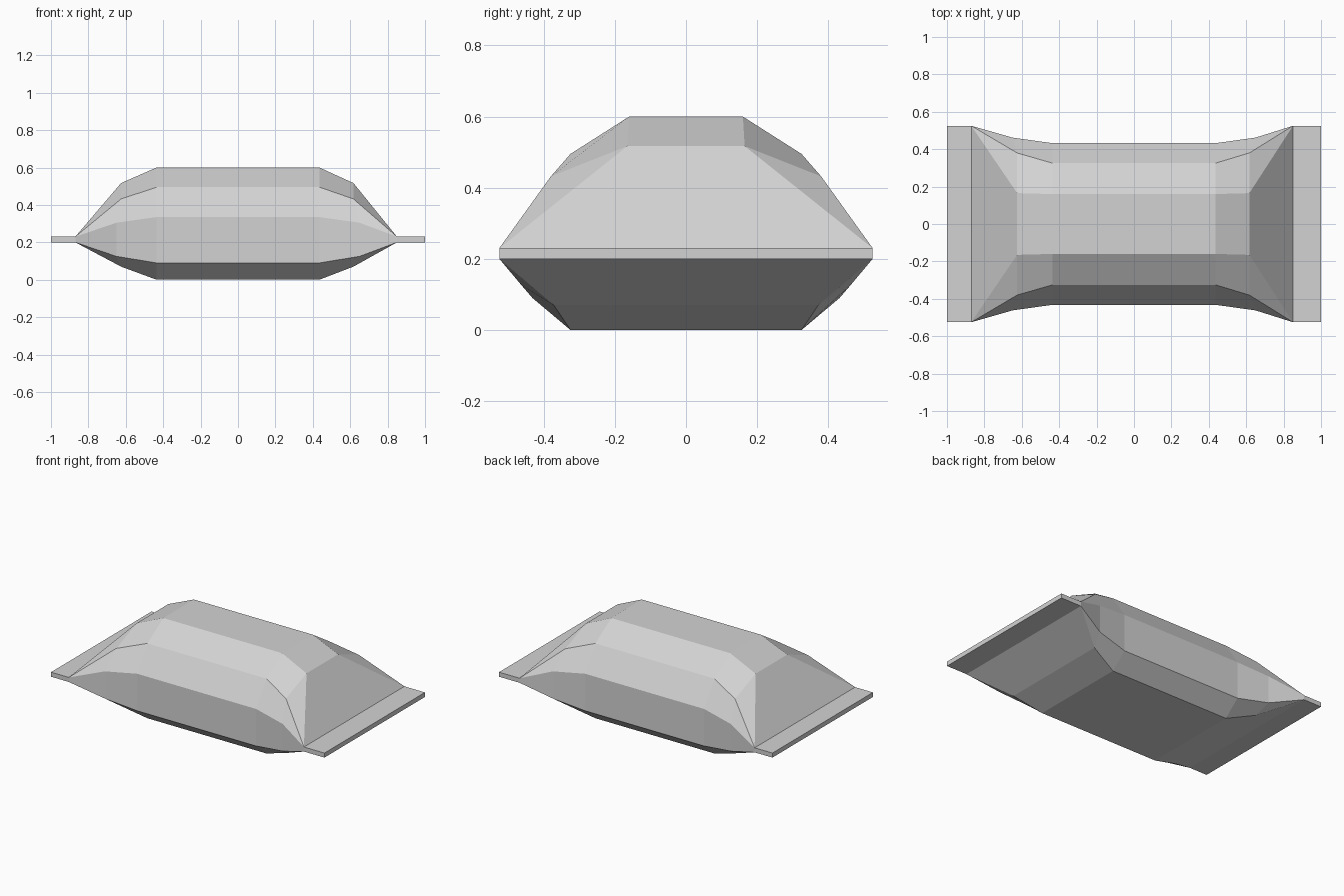
import bpy
import bmesh

if "Cube" in bpy.data.objects:
    bpy.data.objects.remove(bpy.data.objects["Cube"], do_unlink=True)

# Single grey wrapper colour
grey = bpy.data.materials.new("light grey")
grey.use_nodes = True
colour = (0.65, 0.65, 0.65, 1)
grey.diffuse_color = colour
grey.node_tree.nodes["Principled BSDF"].inputs["Base Color"].default_value = colour

# Half sections (y, z) from bottom to top; the other half is mirrored
BELLY = [(0.325, 0.0), (0.432, 0.09), (0.432, 0.335), (0.325, 0.495), (0.16, 0.6)]
TAPER = [(0.372, 0.07), (0.462, 0.125), (0.462, 0.305), (0.38, 0.432), (0.165, 0.517)]
SEAM = [(0.525, 0.2)] * 2 + [(0.525, 0.23)] * 3


def section(x, half, side_x=None):
    """Closed ring of points; the two side points may sit at their own x."""
    xs = [x, side_x or x, side_x or x, x, x]
    right = [(px, y, z) for px, (y, z) in zip(xs, half)]
    return right + [(px, -y, z) for px, y, z in reversed(right)]


# Stations along the packet, from one flat seam to the other
rings = [
    section(-1, SEAM), section(-0.87, SEAM),
    section(-0.625, TAPER, -0.65), section(-0.435, BELLY),
    section(0.435, BELLY), section(0.617, TAPER, 0.65),
    section(0.85, SEAM), section(1, SEAM),
]

bm = bmesh.new()
cache = {}


def add_face(points):
    """Make a face, merging shared points where the sections pinch together."""
    corners = list(dict.fromkeys(points))
    if len(corners) < 3:
        return
    for p in corners:
        if p not in cache:
            cache[p] = bm.verts.new(p)
    bm.faces.new([cache[p] for p in corners])


# Skin between neighbouring sections, then the two seam ends
for a, b in zip(rings, rings[1:]):
    for i in range(len(a)):
        j = (i + 1) % len(a)
        add_face([a[i], b[i], b[j], a[j]])
add_face(rings[0])
add_face(rings[-1])
bmesh.ops.recalc_face_normals(bm, faces=bm.faces[:])

mesh = bpy.data.meshes.new("sealed_packet")
bm.to_mesh(mesh)
bm.free()
mesh.materials.append(grey)
packet = bpy.data.objects.new("sealed_packet", mesh)
bpy.context.collection.objects.link(packet)
